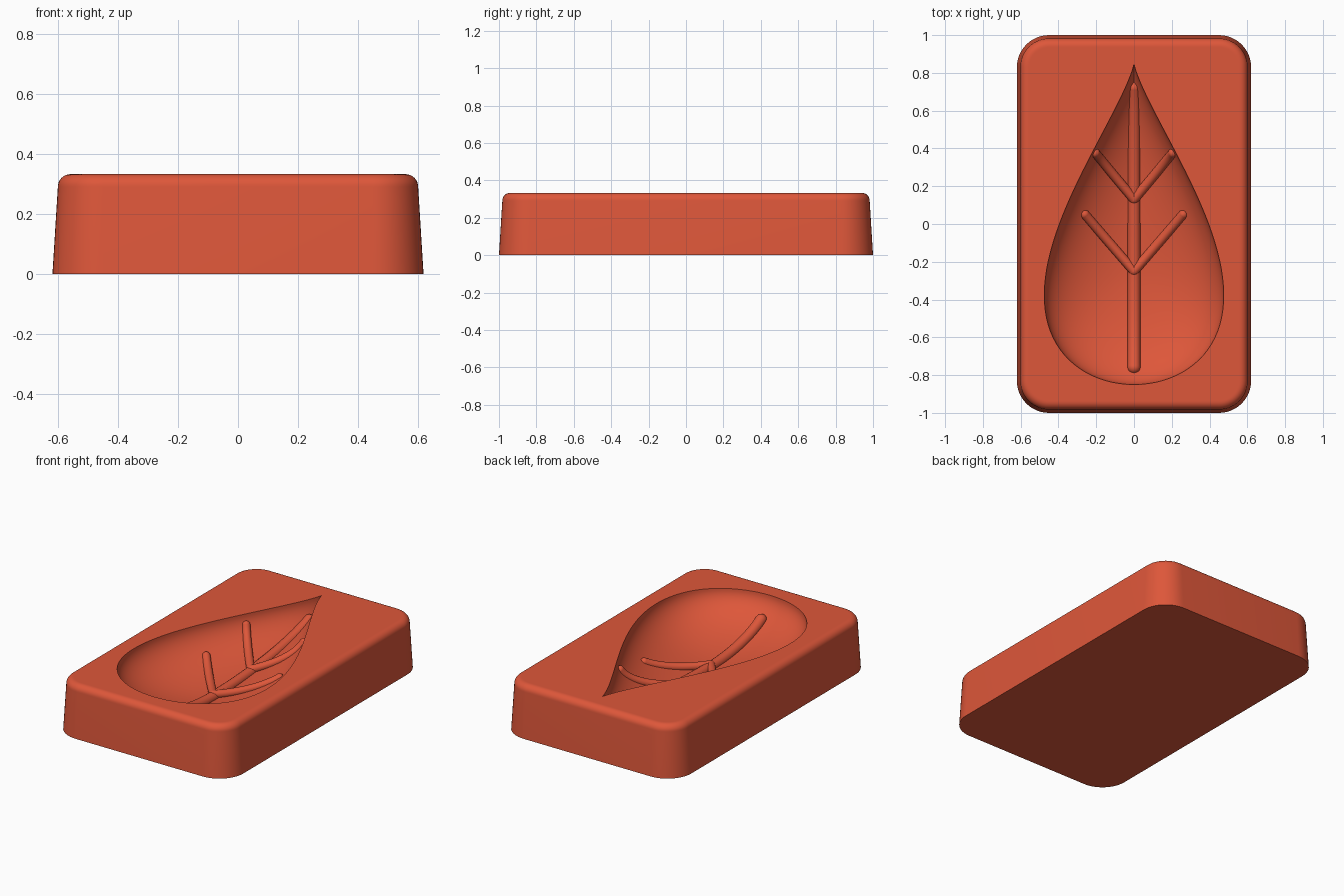
import bpy, bmesh, math
from mathutils import Vector

cube = bpy.data.objects.get("Cube")
if cube:
    bpy.data.objects.remove(cube, do_unlink=True)

TOP = 0.333       # height of the flat top
DEPTH = 0.23      # deepest point of the hollow
CENTRE = -0.25    # y of the deepest point
LEAF = 0.85       # half length of the leaf

clay = bpy.data.materials.new("terracotta_red")
clay.use_nodes = True
colour = (0.73, 0.095, 0.042, 1)
clay.diffuse_color = colour
clay.node_tree.nodes["Principled BSDF"].inputs["Base Color"].default_value = colour


def finish(obj):
    obj.data.materials.clear()
    obj.data.materials.append(clay)
    bpy.ops.object.select_all(action="DESELECT")
    obj.select_set(True)
    bpy.context.view_layer.objects.active = obj
    bpy.ops.object.shade_smooth_by_angle(angle=math.radians(35))


def rounded_ring(inset, corner=0.17, steps=12):
    """Rounded rectangle outline, pulled in by inset."""
    points = []
    for quarter, (sx, sy) in enumerate([(1, 1), (-1, 1), (-1, -1), (1, -1)]):
        for i in range(steps + 1):
            a = math.pi / 2 * (quarter + i / steps)
            r = corner - inset
            points.append((sx * (0.62 - corner) + r * math.cos(a),
                           sy * (1.0 - corner) + r * math.sin(a)))
    return points


def leaf_width(t):
    return 0.688 * math.sin(t) * abs(math.sin(t / 2)) ** 1.6


def leaf_ring(scale, count=112):
    """Teardrop outline shrunk towards the deepest point."""
    points = []
    for i in range(count):
        t = 2 * math.pi * i / count
        y = LEAF * math.cos(t)
        points.append((leaf_width(t) * scale, CENTRE + (y - CENTRE) * scale))
    return points


def floor_height(x, y):
    """Height of the hollow under a point."""
    low, high = 0.0, 1.0
    for _ in range(30):
        u = (low + high) / 2
        c = (CENTRE + (y - CENTRE) / max(u, 1e-6)) / LEAF
        inside = abs(c) < 1 and abs(x) / u < leaf_width(math.acos(c))
        low, high = (low, u) if inside else (u, high)
    return TOP - DEPTH * math.sqrt(max(0, 1 - high * high))


def add_ring(bm, points, z):
    return [bm.verts.new((x, y, z)) for x, y in points]


def skin(bm, a, b):
    for i in range(len(a)):
        j = (i + 1) % len(a)
        bm.faces.new((a[i], a[j], b[j], b[i]))


# Block with tapered sides, rounded top edge and leaf-shaped hollow
bm = bmesh.new()
edge = 0.042
rings = [add_ring(bm, rounded_ring(0), 0)]
for i in range(9):
    a = math.pi / 2 * i / 8
    inset = 0.018 + edge * (1 - math.cos(a))
    rings.append(add_ring(bm, rounded_ring(inset), TOP - edge + edge * math.sin(a)))
rings.append(add_ring(bm, rounded_ring(0.066), TOP))
for a, b in zip(rings, rings[1:]):
    skin(bm, a, b)
bm.faces.new(rings[0])

levels = 24
hollow = []
for i in range(levels):
    a = math.pi / 2 * (1 - i / levels)
    hollow.append(add_ring(bm, leaf_ring(math.sin(a)), TOP - DEPTH * math.cos(a)))
for a, b in zip(hollow, hollow[1:]):
    skin(bm, a, b)
bottom = bm.verts.new((0, CENTRE, TOP - DEPTH))
last = hollow[-1]
for i in range(len(last)):
    bm.faces.new((last[i], last[(i + 1) % len(last)], bottom))

# Flat top between the outer edge and the leaf outline
loops = []
for ring in (rings[-1], hollow[0]):
    for i in range(len(ring)):
        loops.append(bm.edges.get((ring[i], ring[(i + 1) % len(ring)])))
bmesh.ops.triangle_fill(bm, use_beauty=True, edges=loops, normal=(0, 0, 1))
bmesh.ops.recalc_face_normals(bm, faces=bm.faces)
mesh = bpy.data.meshes.new("block")
bm.to_mesh(mesh)
bm.free()
block = bpy.data.objects.new("block", mesh)
bpy.context.collection.objects.link(block)
finish(block)


def vein(name, start, end, radius, lift_start, lift_end, steps=32):
    """Round rod with ball ends that follows the floor of the hollow."""
    path = []
    for i in range(steps + 1):
        f = i / steps
        x, y = (s + (e - s) * f for s, e in zip(start, end))
        z = floor_height(x, y) + lift_start + (lift_end - lift_start) * f
        path.append(Vector((x, y, min(z, TOP - radius - 0.002))))
    bm = bmesh.new()
    sides = 16
    across = Vector((end[1] - start[1], start[0] - end[0], 0)).normalized()
    previous = None
    for i, p in enumerate(path):
        along = (path[min(i + 1, steps)] - path[max(i - 1, 0)]).normalized()
        up = across.cross(along)
        ring = []
        for k in range(sides):
            a = 2 * math.pi * k / sides
            ring.append(bm.verts.new(p + radius * (across * math.cos(a) + up * math.sin(a))))
        if previous:
            skin(bm, previous, ring)
        previous = ring
    bmesh.ops.recalc_face_normals(bm, faces=bm.faces)
    for p in (path[0], path[-1]):
        ball = bmesh.ops.create_uvsphere(bm, u_segments=16, v_segments=10, radius=radius)
        bmesh.ops.translate(bm, verts=ball["verts"], vec=p)
    mesh = bpy.data.meshes.new(name)
    bm.to_mesh(mesh)
    bm.free()
    obj = bpy.data.objects.new(name, mesh)
    bpy.context.collection.objects.link(obj)
    finish(obj)


# Midrib and two pairs of side veins
vein("midrib", (0, -0.76), (0, 0.72), 0.034, 0, 0)
for side, x in (("left", 1), ("right", -1)):
    vein("upper_vein_" + side, (0, 0.13), (x * 0.205, 0.375), 0.025, 0.016, -0.005)
    vein("lower_vein_" + side, (0, -0.25), (x * 0.26, 0.05), 0.025, 0.016, -0.005)
